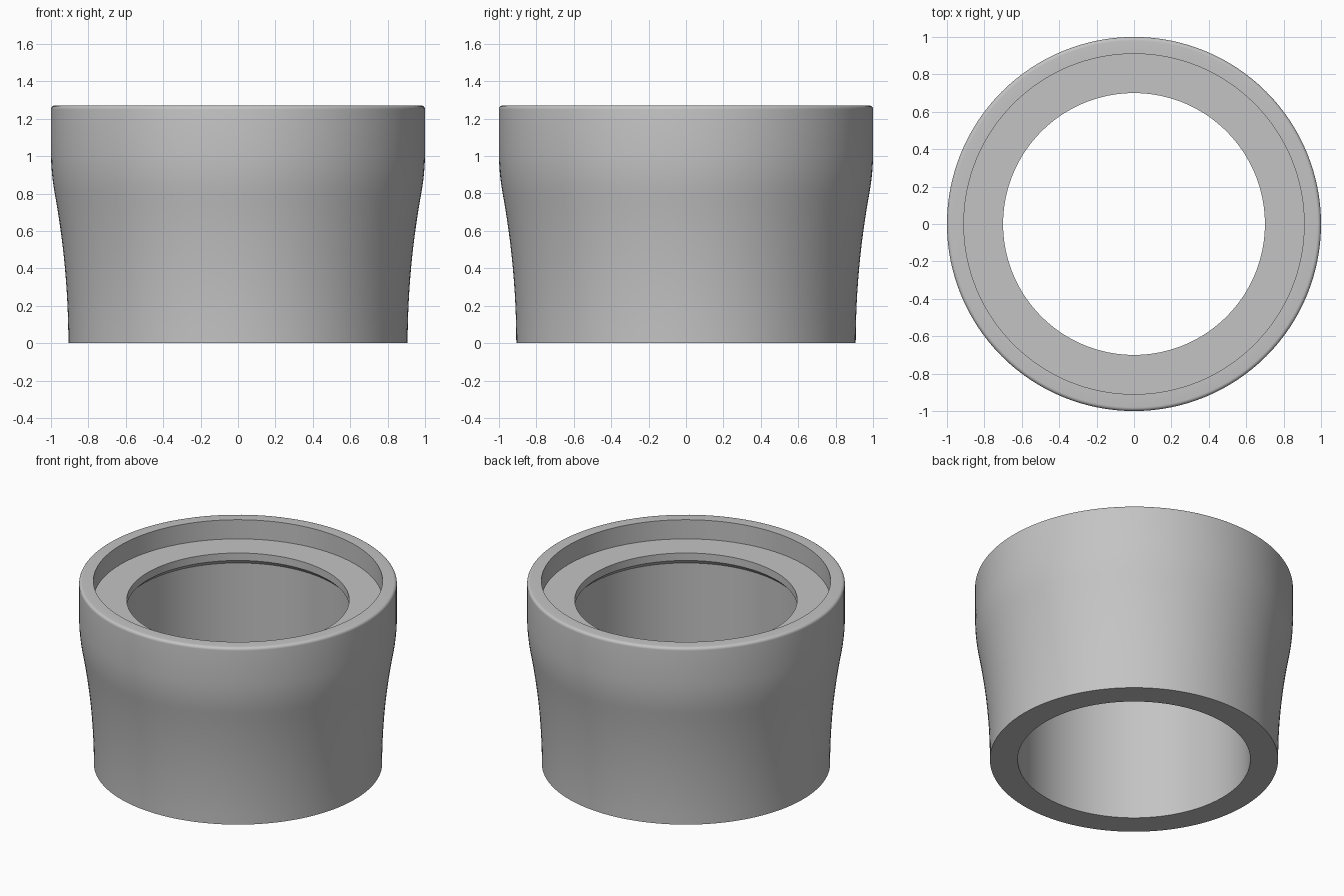
import bpy
import bmesh
import math

cube = bpy.data.objects.get("Cube")
if cube:
    bpy.data.objects.remove(cube, do_unlink=True)

HEIGHT = 1.27
FOOT_R = 0.907
FILLET = 0.02
SEGMENTS = 128

# Single plain grey material
grey = bpy.data.materials.new("plain_grey")
grey.use_nodes = True
colour = (0.55, 0.55, 0.55, 1)
grey.diffuse_color = colour
grey.node_tree.nodes["Principled BSDF"].inputs["Base Color"].default_value = colour


def outer_wall():
    """Flared outside: a concave sweep blending into a convex shoulder."""
    bend, shoulder = 0.8, 1.023
    pts = []
    for i in range(13):
        z = bend * i / 12
        pts.append((FOOT_R + z * z / 8.8, z))
    drop = 1 - pts[-1][0]
    for i in range(1, 9):
        t = i / 8
        pts.append((1 - drop * (1 - t) ** 2, bend + (shoulder - bend) * t))
    return pts


def rim_fillet():
    """Rounded outer edge of the rim."""
    pts = []
    for i in range(7):
        a = math.pi / 2 * i / 6
        pts.append((1 - FILLET + FILLET * math.cos(a),
                    HEIGHT - FILLET + FILLET * math.sin(a)))
    return pts


def lathe(name, profile):
    """Revolve a closed (radius, height) outline around z."""
    bm = bmesh.new()
    verts = [bm.verts.new((r, 0, z)) for r, z in profile]
    edges = [bm.edges.new((v, verts[i - 1])) for i, v in enumerate(verts)]
    bmesh.ops.spin(bm, geom=verts + edges, cent=(0, 0, 0), axis=(0, 0, 1),
                   angle=math.tau, steps=SEGMENTS, use_merge=True)
    bmesh.ops.remove_doubles(bm, verts=bm.verts[:], dist=1e-5)
    bmesh.ops.recalc_face_normals(bm, faces=bm.faces[:])
    mesh = bpy.data.meshes.new(name)
    bm.to_mesh(mesh)
    bm.free()
    mesh.materials.append(grey)
    obj = bpy.data.objects.new(name, mesh)
    bpy.context.collection.objects.link(obj)
    bpy.ops.object.select_all(action="DESELECT")
    obj.select_set(True)
    bpy.context.view_layer.objects.active = obj
    bpy.ops.object.shade_smooth_by_angle(angle=math.radians(30))
    return obj


# Inside: rim recess, lip, chamfer under the lip, straight bore
inside = [(0.91, HEIGHT), (0.91, 1.137), (0.70, 1.137),
          (0.70, 1.085), (0.732, 1.053), (0.732, 0)]

lathe("flared_collar", outer_wall() + rim_fillet() + inside)
